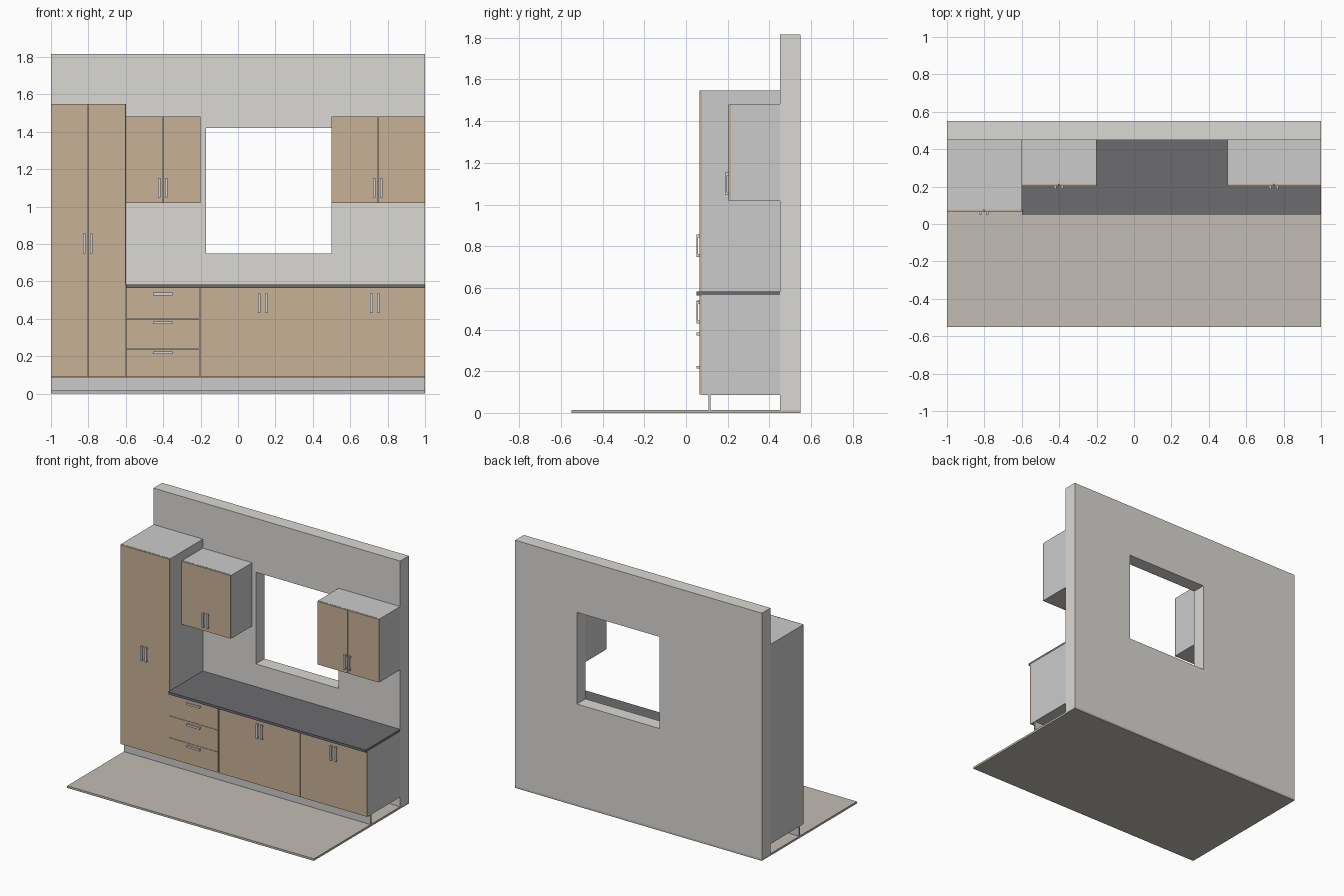
import bpy, bmesh
from mathutils import Vector

if "Cube" in bpy.data.objects:
    bpy.data.objects.remove(bpy.data.objects["Cube"])


def material(name, r, g, b):
    m = bpy.data.materials.new(name)
    m.diffuse_color = (r, g, b, 1)
    m.use_nodes = True
    m.node_tree.nodes["Principled BSDF"].inputs["Base Color"].default_value = m.diffuse_color
    return m


WOOD = material("wood", 0.58, 0.44, 0.31)
STONE = material("dark_stone", 0.15, 0.15, 0.16)
CARCASS = material("carcass_white", 0.82, 0.82, 0.80)
PLASTER = material("plaster", 0.71, 0.69, 0.66)
TILE = material("floor_tile", 0.54, 0.51, 0.46)
STEEL = material("steel", 0.65, 0.66, 0.68)


def add_box(bm, x, y, z):
    verts = bmesh.ops.create_cube(bm, size=1)["verts"]
    for v in verts:
        v.co = Vector([a + (c + 0.5) * (b - a) for c, (a, b) in zip(v.co, (x, y, z))])


def finish(name, bm, mat):
    bmesh.ops.recalc_face_normals(bm, faces=bm.faces)
    mesh = bpy.data.meshes.new(name)
    bm.to_mesh(mesh)
    bm.free()
    mesh.materials.append(mat)
    ob = bpy.data.objects.new(name, mesh)
    bpy.context.collection.objects.link(ob)
    return ob


def box(name, x, y, z, mat):
    bm = bmesh.new()
    add_box(bm, x, y, z)
    return finish(name, bm, mat)


def handle(name, x, z, front, upright=True):
    """Bar pull centred at x, z, standing on two posts off the front plane."""
    h, w = 0.053, 0.007
    bm = bmesh.new()
    hx, hz = (w, h) if upright else (h, w)
    add_box(bm, (x - hx, x + hx), (front - 0.015, front - 0.007), (z - hz, z + hz))
    for s in (-1, 1):
        cx, cz = (x, z + s * 0.046) if upright else (x + s * 0.046, z)
        add_box(bm, (cx - w, cx + w), (front - 0.008, front + 0.001), (cz - w, cz + w))
    finish(name, bm, STEEL)


def door_pair(name, x0, x1, split, z0, z1, front, handle_z, gap=0.001):
    """Two doors meeting at split, with a handle beside the joint on each."""
    t = 0.012
    box(name + "_left_door", (x0 + 0.001, split - gap), (front, front + t), (z0, z1), WOOD)
    box(name + "_right_door", (split + gap, x1 - 0.001), (front, front + t), (z0, z1), WOOD)
    for side, s in (("left", -1), ("right", 1)):
        handle(f"{name}_{side}_handle", split + s * 0.0185, handle_z, front)


# Floor
box("floor", (-1, 1), (-0.55, 0.55), (0, 0.015), TILE)

# Back wall: frame around the window opening, extruded to thickness
bm = bmesh.new()


def rect(x0, x1, z0, z1):
    return [bm.verts.new((x, 0.45, z)) for x, z in ((x0, z0), (x1, z0), (x1, z1), (x0, z1))]


outer = rect(-1, 1, 0.015, 1.815)
inner = rect(-0.17, 0.50, 0.748, 1.42)
for i in range(4):
    j = (i + 1) % 4
    bm.faces.new((outer[i], outer[j], inner[j], inner[i]))
extruded = bmesh.ops.extrude_face_region(bm, geom=bm.faces[:])
bmesh.ops.translate(bm, vec=(0, 0.1, 0),
                    verts=[g for g in extruded["geom"] if isinstance(g, bmesh.types.BMVert)])
finish("wall_with_window", bm, PLASTER)

# Plinth and cabinet bodies
BACK, FRONT, UPPER = 0.45, 0.065, 0.203
box("plinth", (-1, 1), (0.107, 0.117), (0.015, 0.086), CARCASS)
box("tall_cabinet", (-1, -0.6), (FRONT + 0.012, BACK), (0.086, 1.548), CARCASS)
box("base_cabinet", (-0.6, 1), (FRONT + 0.012, BACK), (0.086, 0.565), CARCASS)
box("worktop", (-0.6, 1), (0.05, BACK), (0.564, 0.582), STONE)

# Tall cabinet doors
door_pair("tall", -1, -0.6, -0.803, 0.088, 1.547, FRONT, 0.802)

# Wall cabinets
for name, x0, x1, split in (("upper_left", -0.6, -0.2, -0.402), ("upper_right", 0.5, 1, 0.747)):
    box(name + "_cabinet", (x0, x1), (UPPER + 0.012, BACK), (1.018, 1.482), CARCASS)
    door_pair(name, x0, x1, split, 1.019, 1.481, UPPER, 1.1)

# Drawers
for i, (z0, z1, hz) in enumerate(((0.088, 0.239, 0.219), (0.241, 0.399, 0.378), (0.401, 0.563, 0.532))):
    box(f"drawer_front_{i + 1}", (-0.599, -0.207), (FRONT, FRONT + 0.012), (z0, z1), WOOD)
    handle(f"drawer_handle_{i + 1}", -0.402, hz, FRONT, upright=False)

# Base doors
door_pair("base_middle", -0.201, 0.46, 0.133, 0.088, 0.563, FRONT, 0.483, gap=0)
door_pair("base_right", 0.46, 1, 0.732, 0.088, 0.563, FRONT, 0.483, gap=0.0005)
